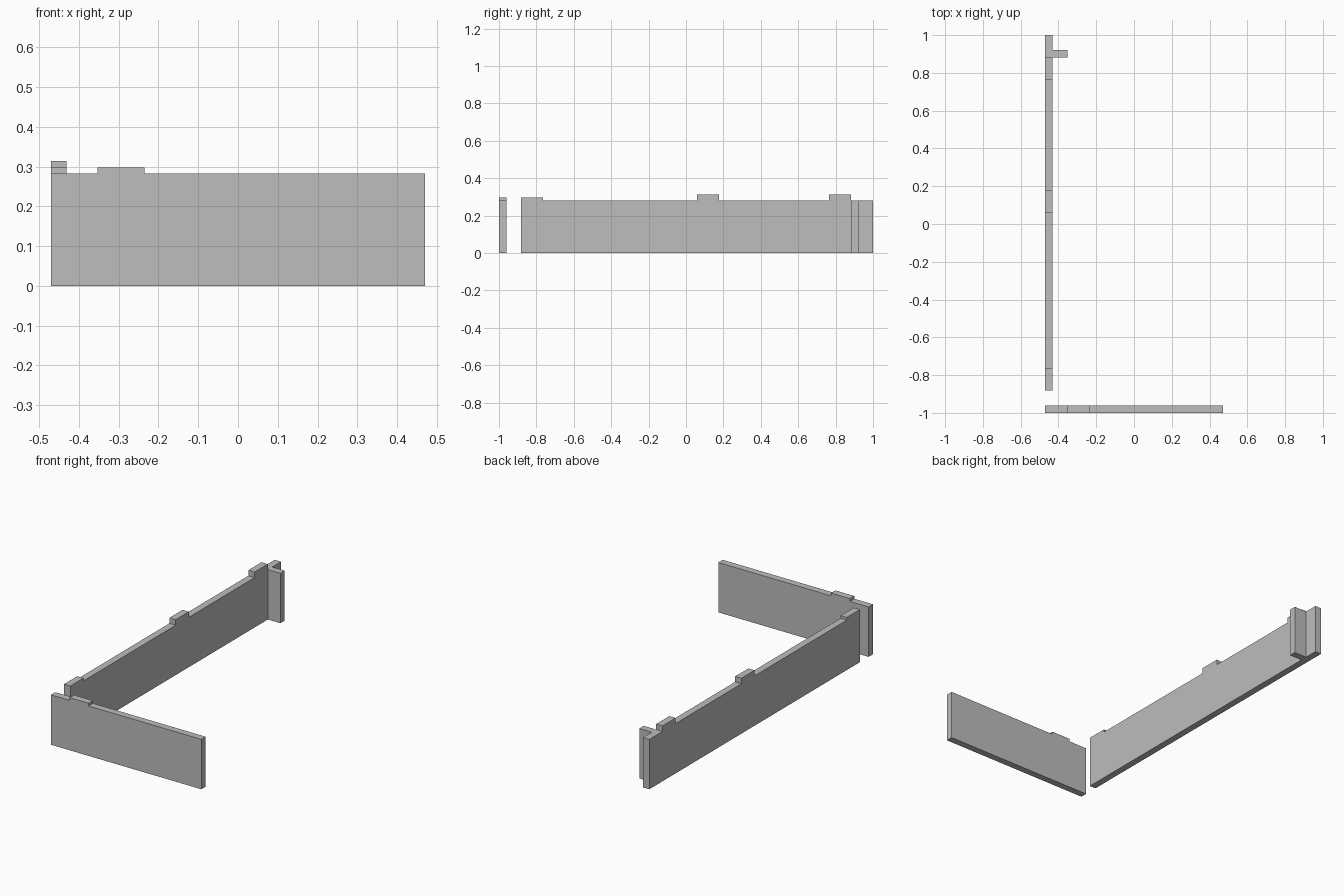
import bpy
import bmesh

cube = bpy.data.objects.get("Cube")
if cube:
    bpy.data.objects.remove(cube, do_unlink=True)

UNIT = 2 / 51          # wall thickness, the module of the whole layout
LEFT, FRONT = -12 * UNIT, -1.0
WALL, LOW, HIGH = 7.2, 7.6, 8   # heights in units

grey = bpy.data.materials.new("plain grey")
grey.use_nodes = True
grey.diffuse_color = (0.51, 0.51, 0.51, 1)
grey.node_tree.nodes["Principled BSDF"].inputs["Base Color"].default_value = grey.diffuse_color


def wall(name, start, end, offset, along_y, tabs=()):
    """Extrude a side outline with raised tabs (start, end, height), in units."""
    outline = [(start, 0), (start, WALL)]
    for a, b, h in tabs:
        outline += [(a, WALL), (a, h), (b, h), (b, WALL)]
    outline += [(end, WALL), (end, 0)]
    # drop points doubled where a tab is flush with a wall end
    outline = [p for i, p in enumerate(outline) if p != outline[i - 1]]

    def place(s, z, t):
        x, y = (t, s) if along_y else (s, t)
        return (LEFT + x * UNIT, FRONT + y * UNIT, z * UNIT)

    bm = bmesh.new()
    face = bm.faces.new([bm.verts.new(place(s, z, offset)) for s, z in outline])
    side = bmesh.ops.extrude_face_region(bm, geom=[face])
    shift = (UNIT, 0, 0) if along_y else (0, UNIT, 0)
    bmesh.ops.translate(bm, vec=shift,
                        verts=[v for v in side["geom"] if isinstance(v, bmesh.types.BMVert)])
    bmesh.ops.dissolve_degenerate(bm, dist=1e-5, edges=bm.edges)
    bmesh.ops.recalc_face_normals(bm, faces=bm.faces)
    mesh = bpy.data.meshes.new(name)
    bm.to_mesh(mesh)
    bm.free()
    mesh.materials.append(grey)
    obj = bpy.data.objects.new(name, mesh)
    bpy.context.collection.objects.link(obj)


# Front wall with one low tab
wall("front_wall", 0, 24, 0, False, [(3, 6, LOW)])
# Long side wall with a low tab at its front end and two high ones
wall("side_wall", 3, 51, 0, True, [(3, 6, LOW), (27, 30, HIGH), (45, 48, HIGH)])
# Short return wall near the back
wall("return_wall", 1, 3, 48, False)
